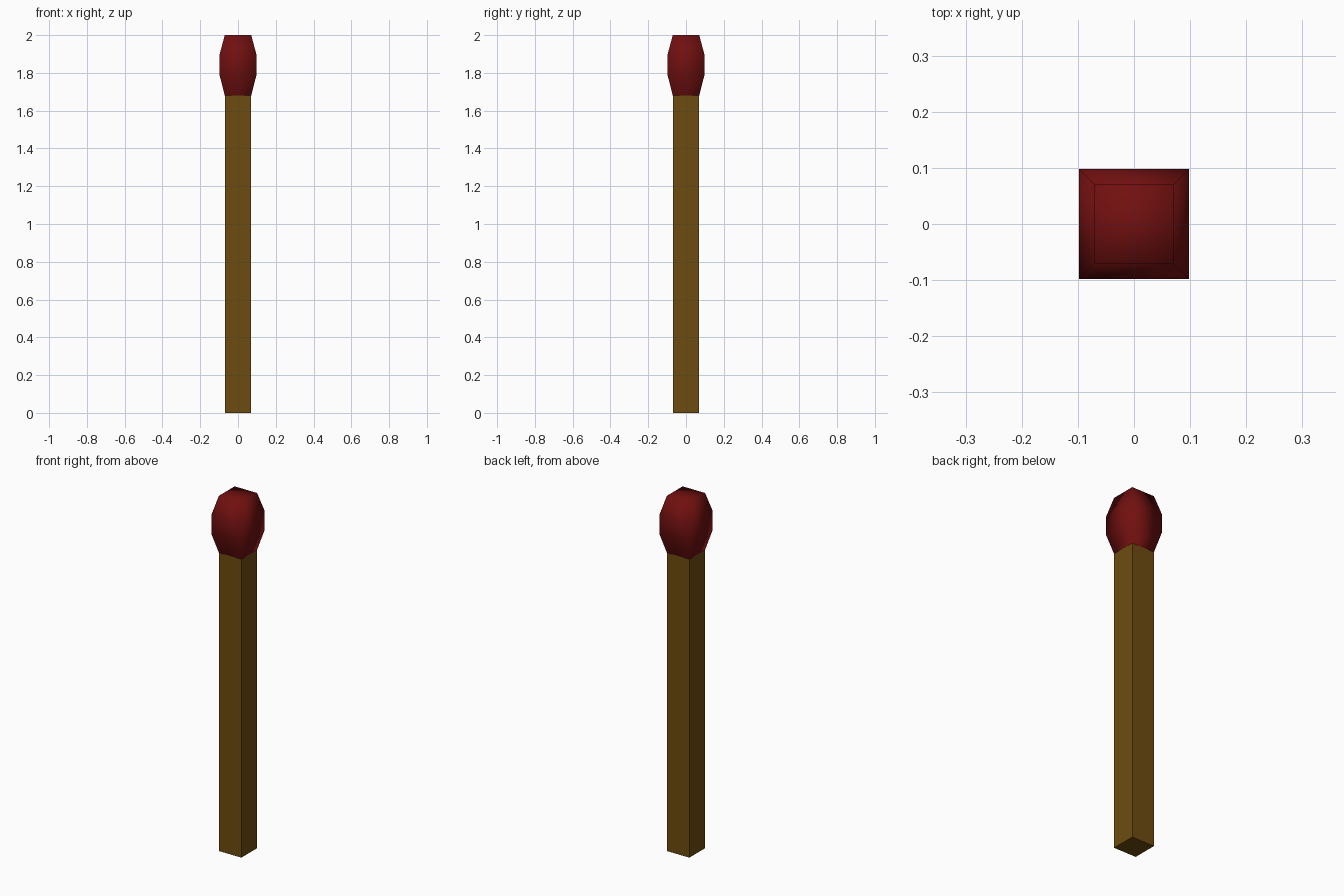
import bpy, bmesh

if "Cube" in bpy.data.objects:
    bpy.data.objects.remove(bpy.data.objects["Cube"])


def material(name, color):
    m = bpy.data.materials.new(name)
    m.diffuse_color = color
    m.use_nodes = True
    m.node_tree.nodes["Principled BSDF"].inputs["Base Color"].default_value = m.diffuse_color
    return m


def square_loft(name, rings, mat, cap_bottom, cap_top, smooth):
    """Skin a stack of square rings given as (half width, z)."""
    bm = bmesh.new()
    loops = [[bm.verts.new((sx * h, sy * h, z))
              for sx, sy in ((-1, -1), (1, -1), (1, 1), (-1, 1))]
             for h, z in rings]
    for low, high in zip(loops, loops[1:]):
        for i in range(4):
            j = (i + 1) % 4
            bm.faces.new((low[i], low[j], high[j], high[i]))
    if cap_bottom:
        bm.faces.new(loops[0][::-1])
    if cap_top:
        bm.faces.new(loops[-1])
    for f in bm.faces:
        f.smooth = smooth
    mesh = bpy.data.meshes.new(name)
    bm.to_mesh(mesh)
    bm.free()
    mesh.materials.append(mat)
    obj = bpy.data.objects.new(name, mesh)
    bpy.context.collection.objects.link(obj)
    return obj


wood = material("wood", (0.155, 0.072, 0.005, 1))
red = material("red_tip", (0.165, 0.005, 0.005, 1))

# Square wooden stick, open where it meets the head
square_loft("stick", [(0.07, 0), (0.07, 1.68)], wood, True, False, False)

# Bulging smooth-shaded head
square_loft("head", [(0.07, 1.68), (0.098, 1.79), (0.098, 1.895), (0.07, 2.0)],
            red, False, True, True)
